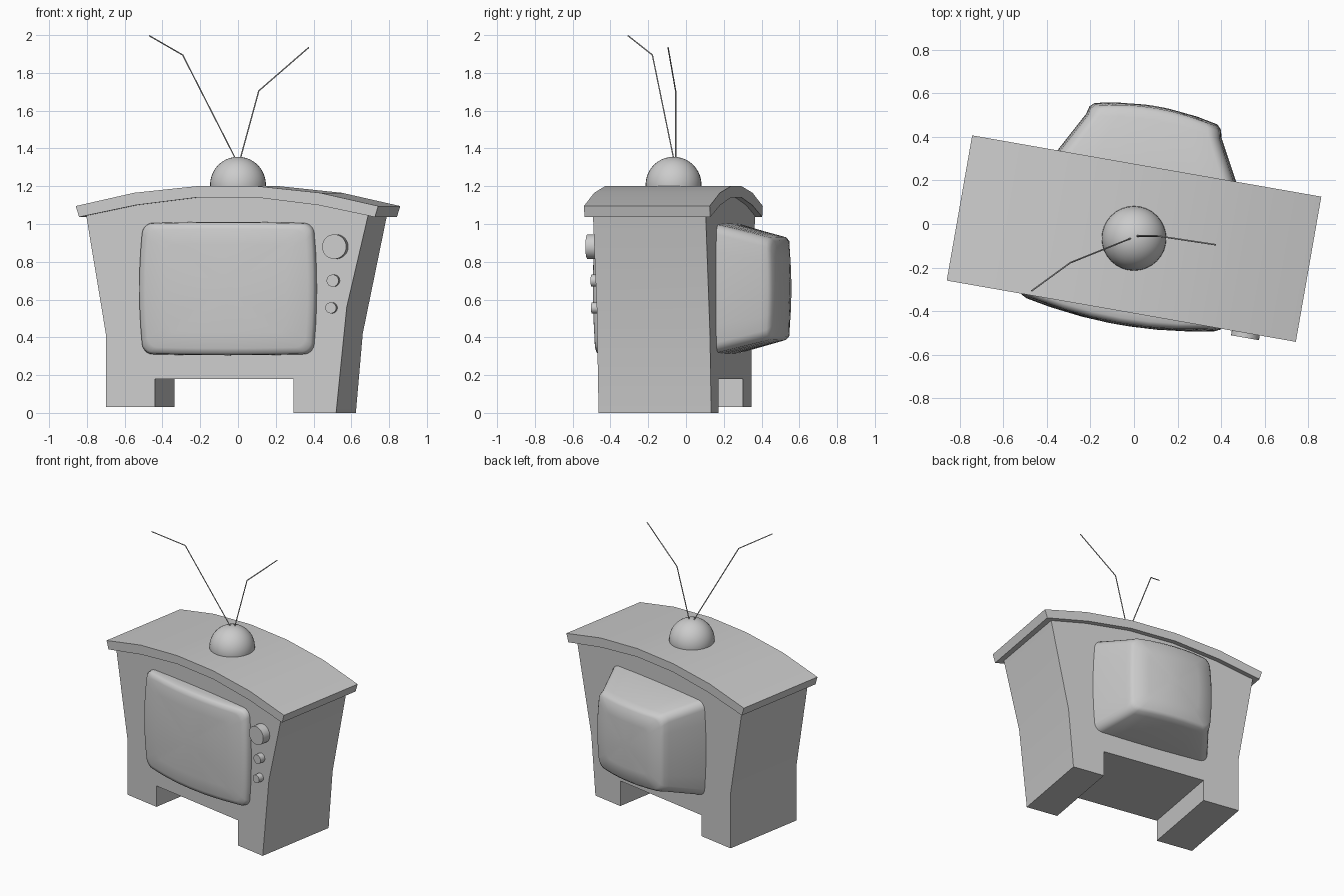
import bpy, bmesh, math
from mathutils import Matrix, Vector

cube = bpy.data.objects.get("Cube")
if cube:
    bpy.data.objects.remove(cube, do_unlink=True)

grey = bpy.data.materials.new("plain grey")
grey.use_nodes = True
grey.diffuse_color = (0.6, 0.6, 0.6, 1)
grey.node_tree.nodes["Principled BSDF"].inputs["Base Color"].default_value = grey.diffuse_color

# The cabinet stands turned slightly about the vertical axis
TURN = Matrix.Translation((0, -0.067, 0)) @ Matrix.Rotation(math.radians(-9.95), 4, 'Z')


def finish(name, bm, angle=35, matrix=TURN):
    bmesh.ops.recalc_face_normals(bm, faces=bm.faces)
    mesh = bpy.data.meshes.new(name)
    bm.to_mesh(mesh)
    bm.free()
    mesh.materials.append(grey)
    obj = bpy.data.objects.new(name, mesh)
    bpy.context.collection.objects.link(obj)
    obj.matrix_world = matrix
    bpy.ops.object.select_all(action='DESELECT')
    obj.select_set(True)
    bpy.context.view_layer.objects.active = obj
    bpy.ops.object.shade_smooth_by_angle(angle=math.radians(angle))
    return obj


def loft(name, loops, angle=35):
    """Skin closed loops of equal length and cap both ends."""
    bm = bmesh.new()
    rows = [[bm.verts.new(p) for p in loop] for loop in loops]
    n = len(rows[0])
    for a, b in zip(rows, rows[1:]):
        for i in range(n):
            j = (i + 1) % n
            bm.faces.new((a[i], a[j], b[j], b[i]))
    bm.faces.new(rows[0])
    bm.faces.new(rows[-1])
    return finish(name, bm, angle)


# Cabinet: flared sides, arched top, two feet of unequal height
def cabinet_outline(y, foot, knee, knee_z, top):
    pts = [(-0.658, 0.03), (-0.394, 0.03), (-0.394, 0.18), (0.352, 0.18), (0.352, 0),
           (foot, 0), (knee, knee_z), (top, 1.05), (0.49, 1.12), (0.165, 1.15),
           (-0.165, 1.15), (-0.49, 1.12), (-0.764, 1.05), (-0.658, 0.42)]
    return [(x, y, z) for x, z in pts]


loft("cabinet", [cabinet_outline(-0.3, 0.58, 0.637, 0.56, 0.753),
                 cabinet_outline(0.305, 0.58, 0.617, 0.42, 0.748)], 20)

# Roof: arched slab overhanging the cabinet
half = [(0.165, 1.2), (0.5, 1.165), (0.813, 1.095), (0.795, 1.037), (0.49, 1.1), (0.165, 1.14)]
arch = half + [(-x, z) for x, z in reversed(half)]
loft("roof", [[(x, y, z) for x, z in arch] for y in (-0.338, 0.338)], 30)


# Picture tube: rounded sections from bulging screen to tapered back
def section(hw, hh, r, y, bulge):
    pts = []
    for k, (sx, sz) in enumerate([(1, 1), (-1, 1), (-1, -1), (1, -1)]):
        for i in range(6):
            a = math.radians(90 * k + 18 * i)
            pts.append(Vector((sx * (hw - r) + r * math.cos(a), sz * (hh - r) + r * math.sin(a))))
    loop = []
    for i, p in enumerate(pts):
        loop.append(p)
        if i % 6 == 5:
            q = pts[(i + 1) % len(pts)]
            loop += [p.lerp(q, t / 6) for t in range(1, 6)]
    out = []
    for p in loop:
        x = p.x * (1 + 0.04 * (1 - (p.y / hh) ** 2))
        z = p.y * (1 + 0.02 * (1 - (p.x / hw) ** 2))
        depth = bulge * (1 - (p.x / 0.46) ** 2 + 0.2 * (1 - (p.y / 0.35) ** 2))
        out.append((x, y + depth, 0.658 + z))
    return out


loft("picture_tube", [section(*s) for s in [
    (0.05, 0.04, 0.01, -0.335, -0.055), (0.17, 0.13, 0.02, -0.335, -0.055),
    (0.31, 0.23, 0.035, -0.335, -0.055), (0.42, 0.31, 0.05, -0.335, -0.055),
    (0.445, 0.335, 0.05, -0.328, -0.055), (0.455, 0.343, 0.05, -0.315, -0.052),
    (0.458, 0.346, 0.05, -0.295, -0.04), (0.458, 0.346, 0.05, -0.2, 0),
    (0.43, 0.343, 0.05, 0.28, 0),
    (0.303, 0.278, 0.05, 0.465, 0.08), (0.295, 0.268, 0.05, 0.49, 0.09),
    (0.275, 0.25, 0.05, 0.502, 0.095), (0.18, 0.16, 0.03, 0.502, 0.095),
    (0.05, 0.04, 0.01, 0.502, 0.095)]], 50)

# Control knobs beside the screen
for name, x, z, r, depth in [("channel_knob", 0.58, 0.88, 0.065, 0.05),
                             ("volume_knob", 0.568, 0.7, 0.032, 0.03),
                             ("tuning_knob", 0.558, 0.556, 0.029, 0.03)]:
    bm = bmesh.new()
    place = Matrix.Translation((x, -0.3 - depth / 2, z)) @ Matrix.Rotation(math.pi / 2, 4, 'X')
    bmesh.ops.create_cone(bm, cap_ends=True, segments=32, radius1=r, radius2=r,
                          depth=depth + 0.02, matrix=place)
    finish(name, bm)

# Aerial base
bm = bmesh.new()
bmesh.ops.create_uvsphere(bm, u_segments=32, v_segments=20, radius=0.148)
finish("aerial_base", bm, 35, Matrix.Translation((0, -0.066, 1.208)))

# Bent aerial rods
for name, path in [
        ("right_aerial", [(0, -0.06, 1.32), (-0.293, -0.178, 1.895), (-0.47, -0.307, 1.997)]),
        ("left_aerial", [(0.005, -0.055, 1.32), (0.11, -0.055, 1.705), (0.375, -0.095, 1.935)])]:
    bm = bmesh.new()
    for a, b in zip(path, path[1:]):
        a, b = Vector(a), Vector(b)
        d = b - a
        place = Matrix.Translation((a + b) / 2) @ d.to_track_quat('Z', 'Y').to_matrix().to_4x4()
        bmesh.ops.create_cone(bm, cap_ends=True, segments=8, radius1=0.0035, radius2=0.0035,
                              depth=d.length, matrix=place)
    finish(name, bm, 35, Matrix.Identity(4))
